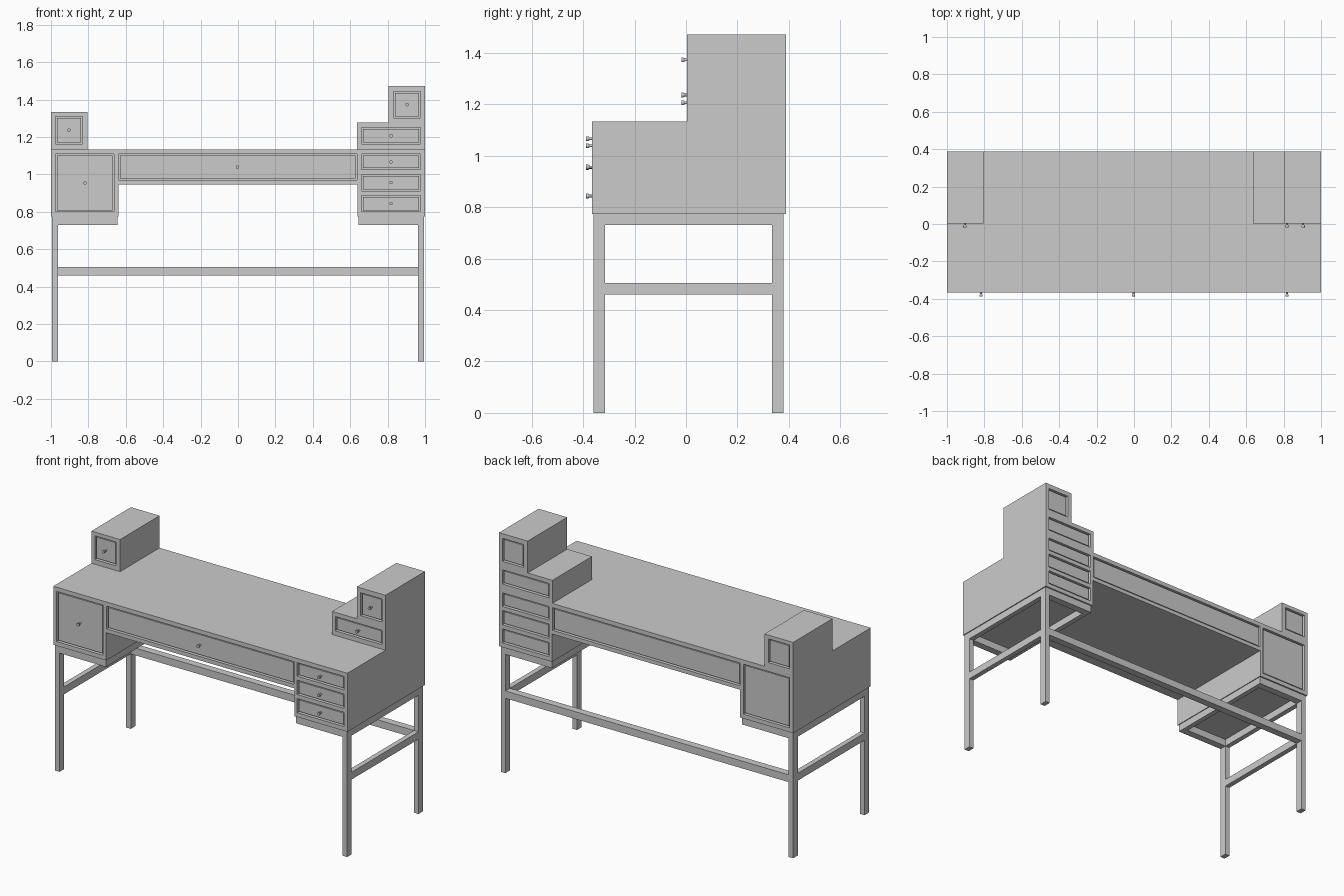
import bpy, bmesh, math

if "Cube" in bpy.data.objects:
    bpy.data.objects.remove(bpy.data.objects["Cube"])

FRONT, BACK, UP_FRONT = -0.366, 0.388, 0.004
RECESS, GAP, SETBACK = 0.02, 0.008, 0.006


def finish(bm, name):
    bmesh.ops.recalc_face_normals(bm, faces=bm.faces[:])
    me = bpy.data.meshes.new(name)
    bm.to_mesh(me)
    bm.free()
    ob = bpy.data.objects.new(name, me)
    bpy.context.collection.objects.link(ob)
    return ob


def box(name, x0, x1, y0, y1, z0, z1):
    bm = bmesh.new()
    bmesh.ops.create_cube(bm, size=1)
    for v in bm.verts:
        v.co.x = x1 if v.co.x > 0 else x0
        v.co.y = y1 if v.co.y > 0 else y0
        v.co.z = z1 if v.co.z > 0 else z0
    return finish(bm, name)


def knob(name, x, y, z):
    # small tapered pull, thin at the drawer and wide at the tip
    bm = bmesh.new()
    rings = []
    for r, dy in ((0.005, SETBACK), (0.005, -0.008), (0.009, -0.014), (0.009, -0.022)):
        rings.append([bm.verts.new((x + r * math.cos(i * math.pi / 8), y + dy,
                                    z + r * math.sin(i * math.pi / 8))) for i in range(16)])
    for a, b in zip(rings, rings[1:]):
        for i in range(16):
            bm.faces.new((a[i], a[i - 1], b[i - 1], b[i]))
    bm.faces.new(rings[0])
    bm.faces.new(rings[-1])
    ob = finish(bm, name)
    bpy.context.view_layer.objects.active = ob
    ob.select_set(True)
    bpy.ops.object.shade_smooth_by_angle(angle=math.radians(30))
    ob.select_set(False)


def cabinet(name, x0, x1, z0, z1, y0, ox0, ox1, openings, part, knob_x):
    """Carcass with recessed openings front and back, each filled by a panel."""
    xs = [x0, ox0, ox1, x1]
    zs = [z0] + [z for o in openings for z in o] + [z1]
    bm = bmesh.new()
    pockets = []
    for y in (y0, BACK):
        g = [[bm.verts.new((x, y, z)) for x in xs] for z in zs]
        for j in range(len(zs) - 1):
            for i in range(3):
                f = bm.faces.new((g[j][i], g[j][i + 1], g[j + 1][i + 1], g[j + 1][i]))
                if i == 1 and j % 2 == 1:
                    pockets.append(f)
    bmesh.ops.bridge_loops(bm, edges=[e for e in bm.edges if e.is_boundary])
    for f in bmesh.ops.extrude_discrete_faces(bm, faces=pockets)["faces"]:
        for v in f.verts:
            v.co.y += RECESS if v.co.y < (y0 + BACK) / 2 else -RECESS
    finish(bm, name + "_carcass")
    for n, (a, b) in enumerate(openings):
        s = (ox0 + GAP, ox1 - GAP)
        h = (a + GAP, b - GAP)
        box(f"{name}_{part}_{n}", *s, y0 + SETBACK, y0 + RECESS, *h)
        box(f"{name}_back_panel_{n}", *s, BACK - RECESS, BACK - SETBACK, *h)
        knob(f"{name}_knob_{n}", knob_x, y0, (a + b) / 2)


# Main desk body
box("tabletop", -1, 1, FRONT, BACK, 1.112, 1.134)
cabinet("left_cupboard", -1, -0.64, 0.774, 1.112, FRONT, -0.977, -0.662,
        [(0.80, 1.108)], "door", -0.818)
cabinet("centre_drawer", -0.64, 0.64, 0.945, 1.112, FRONT, -0.638, 0.636,
        [(0.969, 1.108)], "front", -0.003)
cabinet("right_drawers", 0.64, 1, 0.774, 1.112, FRONT, 0.659, 0.977,
        [(0.80, 0.887), (0.912, 1.0), (1.025, 1.108)], "front", 0.818)

# Small units standing on the desk
cabinet("left_box", -1, -0.805, 1.134, 1.332, UP_FRONT, -0.977, -0.832,
        [(1.163, 1.309)], "door", -0.904)
cabinet("upper_drawer", 0.637, 1, 1.134, 1.252, UP_FRONT, 0.659, 0.977,
        [(1.162, 1.25)], "front", 0.818)
box("upper_drawer_cap", 0.637, 1, UP_FRONT, BACK, 1.252, 1.276)
cabinet("top_box", 0.805, 1, 1.276, 1.446, UP_FRONT, 0.832, 0.977,
        [(1.302, 1.443)], "door", 0.904)
box("top_box_cap", 0.805, 1, UP_FRONT, BACK, 1.446, 1.472)

# Leg frames, mirrored left and right
LY = ((-0.359, -0.315), (0.334, 0.379))
for side, sx in (("left", -1), ("right", 1)):
    def mbox(name, a, b, *rest):
        lo, hi = sorted((a * sx, b * sx))
        box(f"{side}_{name}", lo, hi, *rest)

    for where, (y0, y1) in zip(("front", "back"), LY):
        mbox(f"{where}_leg", 0.963, 0.994, y0, y1, 0, 0.774)
        mbox(f"{where}_frame_rail", 0.645, 0.963, y0, y1, 0.73, 0.774)
    mbox("outer_frame_rail", 0.963, 0.994, LY[0][1], LY[1][0], 0.73, 0.774)
    mbox("inner_frame_rail", 0.645, 0.676, LY[0][1], LY[1][0], 0.73, 0.774)
    mbox("side_stretcher", 0.963, 0.994, LY[0][1], LY[1][0], 0.46, 0.505)

# Long stretcher between the back legs
box("back_stretcher", -0.963, 0.963, LY[1][0], LY[1][1], 0.46, 0.505)
